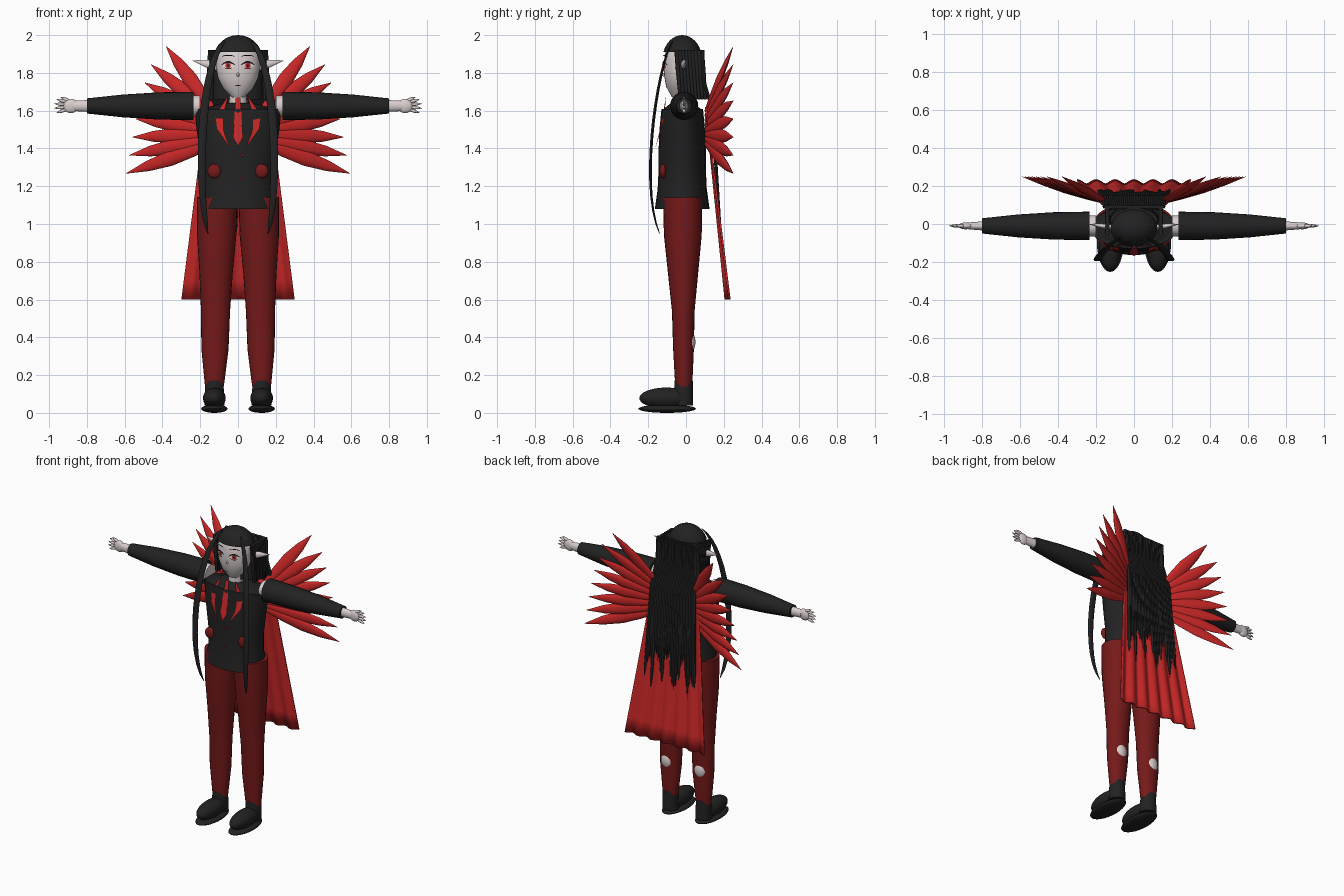
import bpy, bmesh, math, random
from mathutils import Vector
from mathutils.geometry import interpolate_bezier

random.seed(4)
if "Cube" in bpy.data.objects:
    bpy.data.objects.remove(bpy.data.objects["Cube"])


def material(name, red, green, blue):
    mat = bpy.data.materials.new(name)
    mat.use_nodes = True
    mat.diffuse_color = (red, green, blue, 1)
    shader = mat.node_tree.nodes["Principled BSDF"]
    shader.inputs["Base Color"].default_value = mat.diffuse_color
    return mat


BLACK = material("soft black", .016, .016, .017)
RED = material("bright red", .58, .02, .02)
DARK = material("dark red", .18, .01, .01)
SKIN = material("pale skin", .7, .62, .62)
WHITE = material("eye white", .85, .8, .8)
SIDES = {"left": 1, "right": -1}


def finish(name, bm, mat):
    mesh = bpy.data.meshes.new(name)
    bm.to_mesh(mesh)
    bm.free()
    mesh.materials.append(mat)
    mesh.polygons.foreach_set("use_smooth", [True] * len(mesh.polygons))
    mesh.set_sharp_from_angle(angle=math.radians(45))
    obj = bpy.data.objects.new(name, mesh)
    bpy.context.collection.objects.link(obj)
    return obj


def straight(start, end, widths, depths=None):
    """Evenly spaced rings (centre, width radius, depth radius) between two points."""
    last = len(widths) - 1
    return [(Vector(start).lerp(Vector(end), i / last), width, depth)
            for i, (width, depth) in enumerate(zip(widths, depths or widths))]


def leaf(start, end, radius, flatness=1):
    """Pointed, swelling path used for feathers and fingers."""
    widths = [radius * share for share in (.4, .8, 1, .7, .03)]
    return straight(start, end, widths, [width * flatness for width in widths])


def loft(name, paths, mat, sides=24):
    bm = bmesh.new()
    for path in paths:
        along = (path[-1][0] - path[0][0]).normalized()
        across = along.cross(Vector((0, 1, 0))).normalized()
        outward = along.cross(across)
        rings = []
        for centre, width, depth in path:
            angles = [math.tau * i / sides for i in range(sides)]
            rings.append([bm.verts.new(centre + across * width * math.cos(angle)
                                       + outward * depth * math.sin(angle)) for angle in angles])
        for lower, upper in zip(rings, rings[1:]):
            for i in range(sides):
                bm.faces.new((lower[i - 1], lower[i], upper[i], upper[i - 1]))
        bm.faces.new(rings[0])
        bm.faces.new(rings[-1])
    bmesh.ops.recalc_face_normals(bm, faces=bm.faces)
    return finish(name, bm, mat)


def ball(name, centre, size, mat, cut_height=0):
    bm = bmesh.new()
    bmesh.ops.create_uvsphere(bm, u_segments=28, v_segments=18, radius=1)
    bmesh.ops.scale(bm, vec=size, verts=bm.verts)
    bmesh.ops.translate(bm, vec=centre, verts=bm.verts)
    bmesh.ops.bisect_plane(bm, geom=bm.verts[:] + bm.edges[:] + bm.faces[:],
                           plane_co=(0, 0, cut_height), plane_no=(0, 0, 1), clear_inner=True)
    return finish(name, bm, mat)


def plate(name, outline, surface, lift, mat):
    """Thin painted shape laid just in front of the surface y = surface(x, z)."""
    bm = bmesh.new()
    face = bm.faces.new([bm.verts.new((x, surface(x, z) - lift, z)) for x, z in outline])
    face.normal_update()
    if face.normal.y > 0:
        face.normal_flip()
    return finish(name, bm, mat)


def oval(x, z, width, height, points=16):
    angles = [math.tau * i / points for i in range(points)]
    return [(x + width * math.cos(angle), z + height * math.sin(angle)) for angle in angles]


def bowed_strip(x, z, width, thickness, bow):
    steps = [i / 4 for i in range(-4, 5)]
    top = [(x + width * t, z + (bow + thickness) * (1 - t * t)) for t in steps]
    bottom = [(x + width * t, z + bow * (1 - t * t) - thickness / 4) for t in steps]
    return top + bottom[::-1]


def face_front(x, z):
    return -.03 - .09 * math.sqrt(1 - (x / .12) ** 2)


def chest_front(x, z):
    return -.11 - (1.67 - z) / 5 + x * x


def jacket_front(x, z):
    return -.155


# Head and painted face
loft("head", [straight((0, -.05, 1.67), (0, -.02, 1.97),
                       (.03, .08, .105, .115, .115, .11, .06),
                       (.025, .06, .075, .085, .085, .08, .05))], SKIN)
loft("neck", [straight((0, -.02, 1.6), (0, -.02, 1.72), (.05, .045))], SKIN)
ball("nose", (0, -.115, 1.79), (.007, .01, .01), SKIN)
plate("mouth", bowed_strip(0, 1.735, .016, .003, -.003), face_front, .002, DARK)
for side, s in SIDES.items():
    x, z = .052 * s, 1.838
    plate(side + "_eye", oval(x, z, .03, .016), face_front, .002, WHITE)
    plate(side + "_iris", oval(x, z, .014, .016), face_front, .004, RED)
    plate(side + "_pupil", oval(x, z, .005, .008), face_front, .006, BLACK)
    plate(side + "_upper_lash", bowed_strip(x, z + .004, .036, .009, .012), face_front, .007, BLACK)
    plate(side + "_lower_lash", bowed_strip(x, z - .006, .025, .003, -.012), face_front, .007, BLACK)
    plate(side + "_brow", bowed_strip(x, z + .05, .034, .005, .003), face_front, .003, BLACK)
    loft(side + "_ear", [straight((s * .1, -.02, 1.835), (s * .24, 0, 1.865),
                                  (.026, .02, .001), (.015, .012, .001))], SKIN)

# Hair: cap, back fall, side curtains and front locks
ball("hair_cap", (0, -.02, 1.87), (.13, .105, .13), BLACK, cut_height=1.91)
loft("back_hair_base", [straight((0, .03, 1.66), (0, .02, 1.92), (.13, .13, .125), (.07, .07, .065))], BLACK)


def hair_strand(across, end):
    rings = []
    for z in (1.92, 1.77, 1.6, 1.3, end + .1, end):
        depth = .09 if z > 1.7 else .14 + (1.62 - z) * .06
        radius = .001 if z == end else .009
        rings.append((Vector((across * (.15 + (1.92 - z) * .04), depth, z)), radius, radius))
    return rings


strand_count = 30
loft("back_hair", [hair_strand(2 * i / (strand_count - 1) - 1, random.uniform(.9, 1.2))
                   for i in range(strand_count)], BLACK, sides=8)
for side, s in SIDES.items():
    loft(side + "_side_hair", [straight((s * .14, k / 60 - .05, 1.92), (s * .14, k / 60 - .03, 1.66),
                                        (.012, .012, .008)) for k in range(9)], BLACK, sides=8)
    bends = [Vector((s * x, y, z)) for x, y, z in
             ((.07, -.07, 1.97), (.2, -.15, 1.85), (.22, -.25, 1.2), (.16, -.14, .95))]
    swell = [math.sin(math.pi * i / 15) ** .5 for i in range(16)]
    loft(side + "_front_lock", [[(point, .003 + .019 * size, .002 + .006 * size)
                                 for point, size in zip(interpolate_bezier(*bends, 16), swell)]],
         BLACK, sides=10)

# Jacket with tie, lapels, pocket discs and buttons
loft("jacket", [straight((0, -.02, 1.08), (0, -.02, 1.61),
                         (.205, .19, .19, .205, .22, .23), (.145, .13, .125, .125, .12, .11)),
                straight((0, -.02, 1.6), (0, -.02, 1.64), (.23, .08), (.11, .06))], BLACK)
plate("necktie", [(-.012, 1.67), (.012, 1.67), (.026, 1.46), (0, 1.41), (-.026, 1.46)],
      chest_front, .006, RED)
for side, s in SIDES.items():
    lapel = ((.05, 1.68), (.12, 1.58), (.11, 1.5), (.04, 1.4), (.08, 1.5), (.08, 1.57))
    plate(side + "_lapel", [(s * x, z) for x, z in lapel], chest_front, 0, RED)
    ball(side + "_pocket_disc", (s * .125, -.122, 1.28), (.036, .018, .038), DARK)
for name, z in {"lower_button": 1.24, "upper_button": 1.365}.items():
    plate(name, oval(.022, z, .009, .009), jacket_front, 0, DARK)

# Arms and hands
for side, s in SIDES.items():
    def at_arm(x, lift=0):
        return s * x, -.01, 1.625 + lift

    loft(side + "_sleeve", [straight(at_arm(.235), at_arm(.8), (.075, .072, .06, .04))], BLACK)
    loft(side + "_arm", [straight(at_arm(.2), at_arm(.26), (.055, .055)),
                         straight(at_arm(.78), at_arm(.87), (.032, .027), (.025, .018))], SKIN)
    ball(side + "_palm", at_arm(.885), (.04, .018, .038), SKIN)
    fingers = [leaf(at_arm(.9, spread / 2), at_arm(.98 - abs(spread) / 2, spread), .009)
               for spread in (-.036, -.012, .012, .036)]
    thumb = leaf(at_arm(.88, .02), at_arm(.94, .047), .01)
    loft(side + "_fingers", fingers + [thumb], SKIN, sides=8)

# Trousers and shoes
for side, s in SIDES.items():
    x = s * .125
    loft(side + "_trouser_leg", [straight((x, -.012, .14), (s * .11, -.018, 1.14),
                                          (.05, .072, .077, .088, .104, .108),
                                          (.045, .055, .06, .08, .1, .104))], DARK)
    ball(side + "_calf", (x, .014, .375), (.045, .036, .06), SKIN)
    loft(side + "_ankle", [straight((x, -.015, .04), (x, -.012, .17), (.053, .048))], BLACK)
    ball(side + "_shoe", (x, -.105, .078), (.06, .142, .056), BLACK)
    ball(side + "_sole", (x, -.1, .022), (.07, .152, .022), BLACK)

# Cape with waves that deepen toward the hem
bm = bmesh.new()
bmesh.ops.create_grid(bm, x_segments=72, y_segments=10, size=1)
for vert in bm.verts:
    across, drop = vert.co.x, (1 - vert.co.y) / 2
    wave = math.cos(across * 6 * math.pi) / 90
    vert.co = ((.17 + .13 * drop) * across, .1 + (.115 + wave) * drop, 1.62 - 1.02 * drop)
cape = finish("cape", bm, RED)
cape.modifiers.new("thickness", "SOLIDIFY").thickness = .01

# Wings: a fan of feathers on each side
for side, s in SIDES.items():
    feathers = [leaf((s * .13, .105, 1.6 - k / 40),
                     (s * (.38 + .08 * math.sqrt(k)), .25, 1.94 - .096 * k), .04, flatness=.4)
                for k in range(8)]
    loft(side + "_wing", feathers, RED, sides=10)
